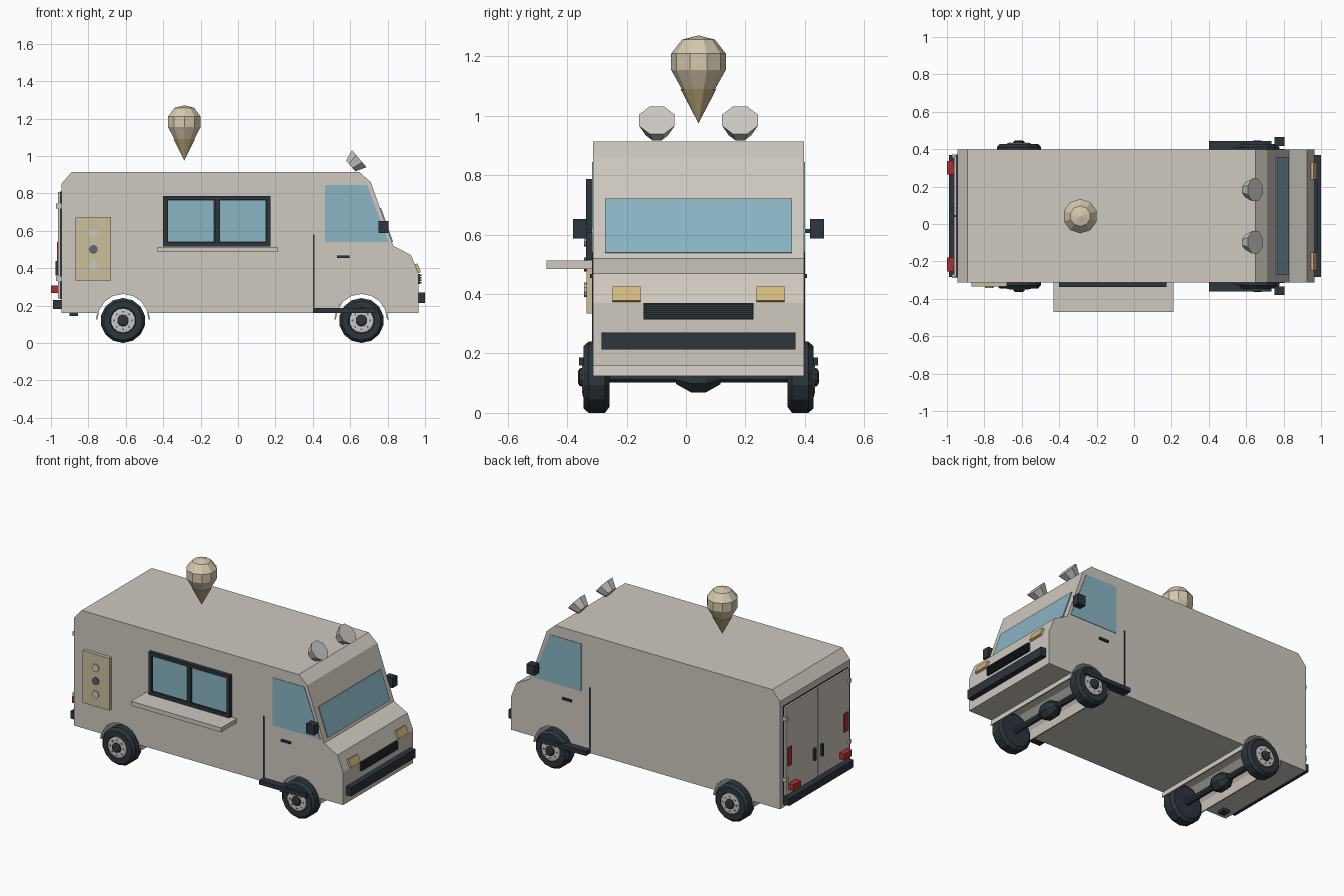
import bpy, bmesh, math
from mathutils import Matrix, Vector

if "Cube" in bpy.data.objects:
    bpy.data.objects.remove(bpy.data.objects["Cube"])

CY = 0.042      # centre line of the vehicle
HW = 0.355      # half width of the body


def material(name, r, g, b):
    m = bpy.data.materials.new(name)
    m.use_nodes = True
    m.diffuse_color = (r, g, b, 1)
    m.node_tree.nodes["Principled BSDF"].inputs["Base Color"].default_value = (r, g, b, 1)
    return m


PAINT = material("warm grey paint", 0.62, 0.58, 0.52)
DARK = material("dark rubber", 0.025, 0.035, 0.045)
GLASS = material("blue glass", 0.25, 0.46, 0.55)
TAN = material("tan board", 0.60, 0.52, 0.33)
CREAM = material("cream scoop", 0.66, 0.58, 0.42)
WAFER = material("wafer", 0.50, 0.40, 0.20)
AMBER = material("amber lamp", 0.65, 0.48, 0.20)
RED = material("red lamp", 0.40, 0.03, 0.03)
METAL = material("pale metal", 0.60, 0.58, 0.55)
SLATE = material("slate", 0.10, 0.14, 0.17)


def finish(name, bm, mat):
    bmesh.ops.recalc_face_normals(bm, faces=bm.faces[:])
    me = bpy.data.meshes.new(name)
    bm.to_mesh(me)
    bm.free()
    me.materials.append(mat)
    ob = bpy.data.objects.new(name, me)
    bpy.context.collection.objects.link(ob)
    return ob


def prism(name, pts, y0, y1, mat):
    """Side profile (x, z) extruded from y0 to y1."""
    bm = bmesh.new()
    face = bm.faces.new([bm.verts.new((x, y0, z)) for x, z in pts])
    ext = bmesh.ops.extrude_face_region(bm, geom=[face])
    moved = [v for v in ext["geom"] if isinstance(v, bmesh.types.BMVert)]
    bmesh.ops.translate(bm, verts=moved, vec=(0, y1 - y0, 0))
    return finish(name, bm, mat)


def box(name, x0, x1, y0, y1, z0, z1, mat):
    return prism(name, [(x0, z0), (x1, z0), (x1, z1), (x0, z1)], y0, y1, mat)


def side_box(name, x0, x1, s, d0, d1, z0, z1, mat):
    """Box at distances d0..d1 from the centre line on side s."""
    return box(name, x0, x1, CY + s * d0, CY + s * d1, z0, z1, mat)


def lathe(name, profile, sides, origin, axis, mat):
    """Profile of (radius, height) turned around an axis."""
    rot = Vector(axis).to_track_quat("Z", "Y").to_matrix().to_4x4()
    mtx = Matrix.Translation(origin) @ rot
    bm = bmesh.new()
    rings = []
    for r, h in profile:
        n = sides if r > 0 else 1
        rings.append([bm.verts.new(mtx @ Vector((r * math.cos(a), r * math.sin(a), h)))
                      for a in (math.tau * (i + 0.5) / sides for i in range(n))])
    for a, b in zip(rings, rings[1:]):
        for i in range(sides):
            j = (i + 1) % sides
            quad = [a[i % len(a)], a[j % len(a)], b[j % len(b)], b[i % len(b)]]
            bm.faces.new(list(dict.fromkeys(quad)))
    for ring in (rings[0], rings[-1]):
        if len(ring) > 2:
            bm.faces.new(ring)
    return finish(name, bm, mat)


def slope_plate(name, a, b, t0, t1, y0, y1, thick, mat):
    """Plate lying on the sloped front surface running from a to b."""
    a, b = Vector(a), Vector(b)
    n = Vector((a.y - b.y, b.x - a.x)).normalized() * thick
    p, q = a.lerp(b, t0), a.lerp(b, t1)
    return prism(name, [p, q, q + n, p + n], y0, y1, mat)


# Body with wheel arches cut through the profile
WHEELS = {"rear": -0.615, "front": 0.66}
AZ, AR = 0.125, 0.143


def arc(cx, r, start):
    return [(cx - r * math.cos(t), AZ + r * math.sin(t))
            for t in (start + (math.pi - 2 * start) * i / 8 for i in range(9))]


low = math.asin((0.16 - AZ) / AR)
profile = [(-0.945, 0.16)] + arc(WHEELS["rear"], AR, low) + arc(WHEELS["front"], AR, low)
profile += [(0.965, 0.16), (0.965, 0.37), (0.925, 0.47), (0.83, 0.52), (0.71, 0.86),
            (0.65, 0.913), (-0.89, 0.913), (-0.945, 0.85)]
prism("body", profile, CY - HW, CY + HW, PAINT)

# Wheels, arches and axles
for end, wx in WHEELS.items():
    prism(end + "_arch_liner", arc(wx, AR + 0.002, 0) + arc(wx, AR - 0.006, 0)[::-1],
          CY - HW, CY + HW, PAINT)
    lathe(end + "_axle", [(0.02, -0.32), (0.02, 0.32)], 8, (wx, CY, 0.12), (0, 1, 0), DARK)
    lathe(end + "_differential", [(0.025, -0.075), (0.055, -0.025), (0.055, 0.025), (0.025, 0.075)],
          8, (wx, CY, 0.12), (0, 1, 0), DARK)
    for s, side in ((-1, "right"), (1, "left")):
        name, axis = end + "_" + side, (0, s, 0)
        hub = Vector((wx, CY, 0.12))
        lathe(name + "_tyre", [(0.1, 0.3), (0.12, 0.315), (0.12, 0.37), (0.105, 0.387), (0.07, 0.387),
                               (0.065, 0.375)], 14, hub, axis, DARK)
        lathe(name + "_rim", [(0.066, 0.37), (0.066, 0.389), (0.055, 0.391)], 14, hub, axis, METAL)
        lathe(name + "_hub", [(0.032, 0.385), (0.03, 0.4), (0.02, 0.405)], 10, hub, axis, DARK)
        for k in range(8):
            a = math.tau * k / 8
            bolt = hub + Vector((0.047 * math.cos(a), 0, 0.047 * math.sin(a)))
            lathe(name + "_rim_hole", [(0.006, 0.385), (0.006, 0.393)], 6, bolt, axis, SLATE)

# Cab sides: window, door seam, handle, step and mirror
for s, side in ((-1, "right"), (1, "left")):
    prism(side + "_cab_window", [(0.465, 0.54), (0.805, 0.54), (0.69, 0.845), (0.465, 0.845)],
          CY + s * 0.35, CY + s * 0.358, GLASS)
    side_box(side + "_door_seam", 0.4, 0.408, s, 0.35, 0.359, 0.19, 0.58, DARK)
    side_box(side + "_door_handle", 0.53, 0.595, s, 0.35, 0.366, 0.455, 0.468, DARK)
    side_box(side + "_step", 0.4, 0.735, s, 0.34, 0.402, 0.16, 0.186, DARK)
    side_box(side + "_mirror_arm", 0.76, 0.775, s, 0.35, 0.39, 0.605, 0.62, DARK)
    side_box(side + "_mirror", 0.75, 0.805, s, 0.375, 0.422, 0.588, 0.652, DARK)

# Front: windscreen, lamps, grille and bumper
slope_plate("windscreen", (0.83, 0.52), (0.71, 0.86), 0.055, 0.59, CY - 0.315, CY + 0.315, -0.006, GLASS)
for s, side in ((-1, "right"), (1, "left")):
    slope_plate(side + "_headlamp", (0.965, 0.37), (0.925, 0.47), 0.03, 0.5,
                CY + s * 0.195, CY + s * 0.29, -0.015, AMBER)
box("grille", 0.96, 0.972, CY - 0.185, CY + 0.185, 0.315, 0.37, DARK)
for k in range(4):
    z = 0.317 + k * 0.014
    box("grille_slat", 0.965, 0.98, CY - 0.183, CY + 0.183, z, z + 0.008, DARK)
box("front_bumper", 0.96, 1.0, CY - 0.326, CY + 0.326, 0.213, 0.27, DARK)

# Serving window with shelf
FY = CY - HW
box("serving_frame", -0.4, 0.175, FY - 0.012, FY + 0.01, 0.515, 0.787, DARK)
for x0, x1 in ((-0.4, 0.175), ):
    box("frame_top", x0, x1, FY - 0.024, FY, 0.767, 0.787, DARK)
    box("frame_bottom", x0, x1, FY - 0.024, FY, 0.515, 0.538, DARK)
for x in (-0.4, -0.122, 0.153):
    box("frame_post", x, x + 0.022, FY - 0.024, FY, 0.515, 0.787, DARK)
for x in (-0.373, -0.095):
    box("serving_pane", x, x + 0.243, FY - 0.017, FY, 0.543, 0.762, GLASS)
box("serving_shelf", -0.43, 0.21, -0.47, FY + 0.01, 0.485, 0.513, PAINT)

# Menu board with round samples
box("menu_board", -0.868, -0.678, FY - 0.022, FY, 0.335, 0.67, TAN)
for z, mat in ((0.415, METAL), (0.5, SLATE), (0.585, METAL)):
    lathe("menu_disc", [(0.024, 0), (0.024, 0.03)], 10, (-0.773, FY, z), (0, -1, 0), mat)

# Rear doors, lamps and bumper
box("rear_door_seam", -0.951, -0.94, CY - 0.326, CY + 0.326, 0.235, 0.81, DARK)
for s, side in ((-1, "right"), (1, "left")):
    side_box(side + "_rear_door", -0.963, -0.945, s, 0.003, 0.322, 0.238, 0.806, PAINT)
    side_box(side + "_rear_handle", -0.976, -0.96, s, 0.03, 0.045, 0.36, 0.437, DARK)
    side_box(side + "_tall_lamp", -0.968, -0.96, s, 0.265, 0.305, 0.42, 0.54, RED)
    side_box(side + "_low_lamp", -1.0, -0.96, s, 0.222, 0.295, 0.268, 0.308, RED)
    for z in (0.33, 0.72):
        side_box(side + "_hinge", -0.972, -0.945, s, 0.31, 0.33, z, z + 0.025, METAL)
box("rear_bumper", -0.99, -0.94, CY - 0.326, CY + 0.326, 0.182, 0.23, DARK)
box("exhaust_pipe", -0.9, -0.855, FY + 0.04, FY + 0.09, 0.143, 0.165, DARK)

# Roof: two horn speakers and the cone sign
for s in (-1, 1):
    lathe("roof_horn", [(0.041, -0.01), (0.065, 0.05)], 8, (0.61, CY + s * 0.14, 0.953), (1, 0, 0.85), METAL)
lathe("cone_sign", [(0, 0), (0.06, 0.115)], 10, (-0.287, CY, 0.975), (0, 0, 1), WAFER)
lathe("scoop_sign", [(0.055, 0.113), (0.092, 0.18), (0.092, 0.235), (0.055, 0.282), (0, 0.296)],
      10, (-0.287, CY, 0.975), (0, 0, 1), CREAM)
